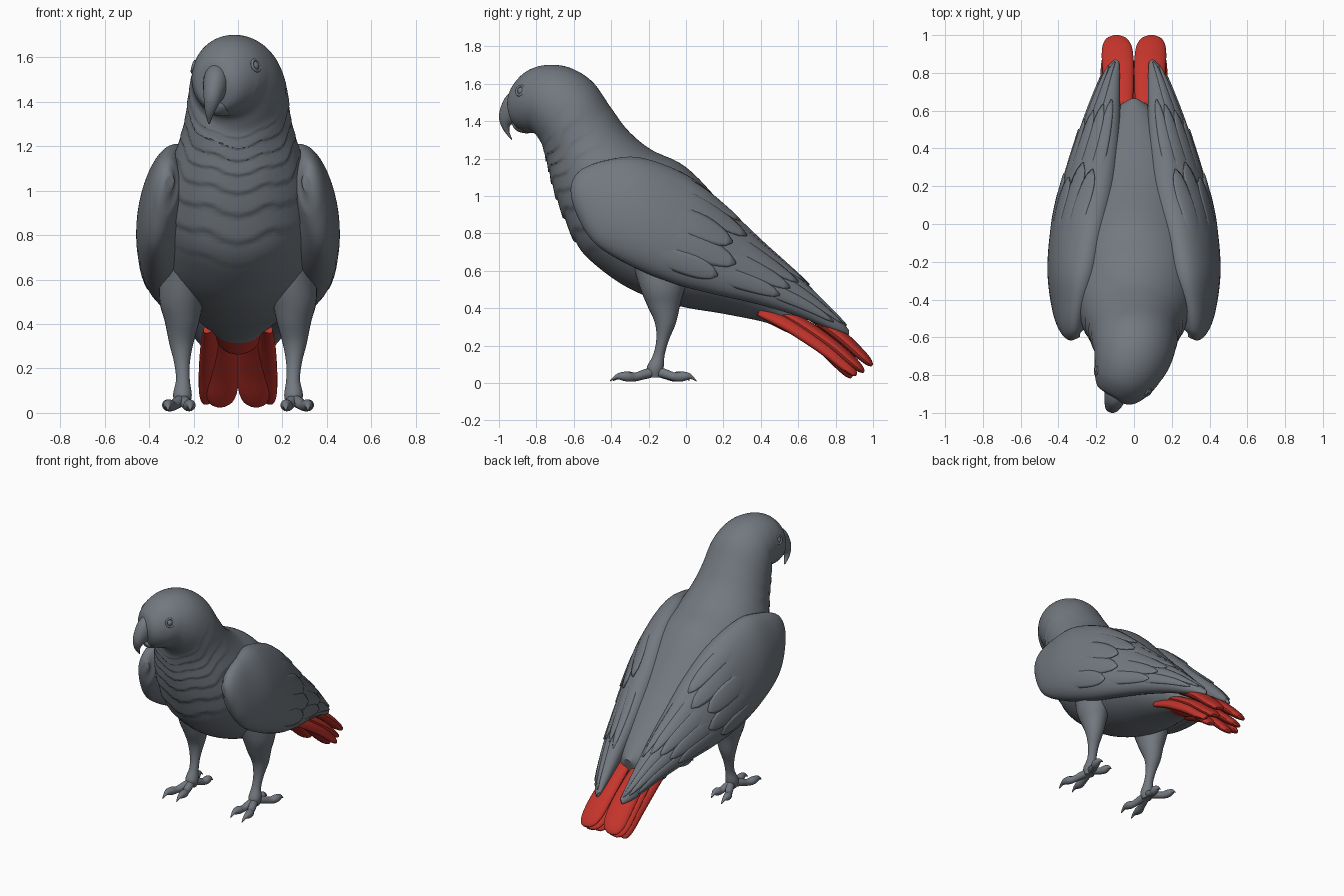
import bpy, bmesh, math
from mathutils import Vector

if "Cube" in bpy.data.objects:
    bpy.data.objects.remove(bpy.data.objects["Cube"])


def material(name, rgb):
    m = bpy.data.materials.new(name)
    m.diffuse_color = (*rgb, 1)
    m.use_nodes = True
    m.node_tree.nodes["Principled BSDF"].inputs["Base Color"].default_value = m.diffuse_color
    return m


GREY = material("slate grey plumage", (0.17, 0.19, 0.215))
RED = material("red tail", (0.56, 0.035, 0.025))


def finish(name, bm, mat, mirror=False, thick=0, angle=35):
    bmesh.ops.recalc_face_normals(bm, faces=bm.faces)
    mesh = bpy.data.meshes.new(name)
    bm.to_mesh(mesh)
    bm.free()
    mesh.materials.append(mat)
    ob = bpy.data.objects.new(name, mesh)
    bpy.context.collection.objects.link(ob)
    if thick:
        mod = ob.modifiers.new("thickness", 'SOLIDIFY')
        mod.thickness, mod.offset = thick, 0
    if mirror:
        ob.modifiers.new("mirror", 'MIRROR')
    bpy.context.view_layer.objects.active = ob
    ob.select_set(True)
    bpy.ops.object.shade_smooth_by_angle(angle=math.radians(angle))
    ob.select_set(False)
    return ob


def spline(pts, t):
    """Catmull-Rom value at station number t"""
    n = len(pts)
    i = min(int(t), n - 2)
    f = t - i
    a, b, c, d = (pts[max(0, min(n - 1, k))] for k in (i - 1, i, i + 1, i + 2))
    return b + (c - a) * (f / 2) + (a * 2 - b * 5 + c * 4 - d) * (f * f / 2) + (b * 3 - a - c * 3 + d) * (f ** 3 / 2)


class Loft:
    """Elliptical sections, each given by a top point, a bottom point and a half width"""

    def __init__(self, stations):
        self.top = [Vector(s[0]) for s in stations]
        self.bot = [Vector(s[1]) for s in stations]
        self.wid = [Vector((s[2], 0, 0)) for s in stations]
        self.end = len(stations) - 1

    def mid(self, t):
        return (spline(self.top, t) + spline(self.bot, t)) / 2

    def point(self, t, phi, scale=1.0):
        a = (spline(self.top, t) - spline(self.bot, t)) / 2
        tangent = self.mid(min(t + 0.05, self.end)) - self.mid(max(t - 0.05, 0))
        w = a.cross(tangent).normalized()
        if w.x < 0:
            w = -w
        w = w * max(spline(self.wid, t).x, 0.002)
        return self.mid(t) + (a * math.cos(phi) + w * math.sin(phi)) * scale

    def build(self, name, mat, sides=24, steps=6, mirror=False, ripple=None):
        bm = bmesh.new()
        rings = []
        for i in range(self.end * steps + 1):
            t = i / steps
            ring = []
            for k in range(sides):
                phi = 2 * math.pi * k / sides
                ring.append(bm.verts.new(self.point(t, phi, ripple(t, phi) if ripple else 1)))
            rings.append(ring)
        for r, q in zip(rings, rings[1:]):
            for k in range(sides):
                j = (k + 1) % sides
                bm.faces.new((r[k], r[j], q[j], q[k]))
        bm.faces.new(rings[0])
        bm.faces.new(rings[-1])
        return finish(name, bm, mat, mirror)


# Head, neck and body in one sweep: x offset, top y z, bottom y z, half width
body_rows = [
    (-.10, -.93, 1.53, -.92, 1.44, .05), (-.09, -.91, 1.60, -.90, 1.37, .11),
    (-.065, -.84, 1.67, -.85, 1.34, .155), (-.035, -.74, 1.70, -.80, 1.33, .185),
    (-.01, -.62, 1.685, -.77, 1.28, .21), (0, -.50, 1.61, -.755, 1.22, .225),
    (0, -.40, 1.47, -.735, 1.14, .24), (0, -.31, 1.35, -.71, 1.04, .27),
    (0, -.19, 1.25, -.66, .90, .31), (0, -.04, 1.18, -.57, .72, .345),
    (0, .06, 1.10, -.42, .58, .36), (0, .18, .97, -.25, .48, .36),
    (0, .30, .84, -.03, .41, .33), (0, .42, .72, .20, .37, .265),
    (0, .52, .62, .42, .325, .18), (0, .61, .53, .59, .265, .11),
    (0, .665, .475, .65, .42, .025)]
body = Loft([((x, ty, tz), (x, by, bz), w) for x, ty, tz, by, bz, w in body_rows])


def chest_ripple(t, phi):
    # overlapping feather rows on the throat and chest
    front = max(0, min(1, 0.45 - math.cos(phi)))
    fade = max(0, min(1, t - 4.2, 9.6 - t))
    return 1 + 0.035 * front * fade * (((t * 1.5 + 0.16 * math.cos(7 * phi)) % 1) - 0.4)


body_ob = body.build("head_and_body", GREY, 64, 12, ripple=chest_ripple)
# red feathers beneath the root of the tail
body_ob.data.materials.append(RED)
for f in body_ob.data.polygons:
    if f.center.y > .45 and f.normal.z < -.7:
        f.material_index = 1

# Hooked upper beak and lower beak
Loft([((-.09, -.86, 1.59), (-.09, -.84, 1.40), .065), ((-.10, -.945, 1.55), (-.10, -.88, 1.40), .058),
      ((-.11, -.985, 1.49), (-.11, -.915, 1.39), .047), ((-.12, -1.0, 1.42), (-.12, -.94, 1.375), .034),
      ((-.128, -.978, 1.355), (-.128, -.944, 1.345), .02),
      ((-.13, -.934, 1.30), (-.13, -.93, 1.305), .004)]).build("upper_beak", GREY)
Loft([((-.07, -.80, 1.42), (-.07, -.80, 1.34), .06), ((-.085, -.87, 1.42), (-.085, -.86, 1.335), .055),
      ((-.095, -.915, 1.40), (-.095, -.905, 1.35), .035),
      ((-.10, -.928, 1.40), (-.10, -.926, 1.385), .01)]).build("lower_beak", GREY)

# Eyes with raised lids
for side, label in ((1, "left"), (-1, "right")):
    phi = side * math.radians(72)
    pos = body.point(2.2, phi)
    out = (pos - body.mid(2.7)).normalized()
    rot = out.to_track_quat('Z', 'Y').to_euler()
    bpy.ops.mesh.primitive_uv_sphere_add(segments=20, ring_count=12, radius=.022, location=pos - out * .014)
    eye = bpy.context.object
    eye.name = label + "_eye"
    bpy.ops.mesh.primitive_torus_add(major_radius=.026, minor_radius=.007, major_segments=24,
                                     minor_segments=8, location=pos - out * .003, rotation=rot)
    lid = bpy.context.object
    lid.name = label + "_eyelid"
    for ob in (eye, lid):
        ob.data.materials.append(GREY)
        bpy.ops.object.select_all(action='DESELECT')
        ob.select_set(True)
        bpy.context.view_layer.objects.active = ob
        bpy.ops.object.shade_smooth()
        ob.select_set(False)

# Folded wings with full shoulders, closing over the back
wing = Loft([((.30, -.605, 1.07), (.31, -.605, 1.0), .02), ((.31, -.56, 1.14), (.34, -.575, .88), .06),
             ((.295, -.43, 1.19), (.375, -.48, .74), .09), ((.255, -.25, 1.205), (.375, -.28, .62), .135),
             ((.20, 0, 1.11), (.365, -.05, .53), .142), ((.145, .20, .945), (.335, .17, .475), .125),
             ((.11, .40, .745), (.28, .40, .425), .10), ((.09, .60, .555), (.215, .62, .36), .07),
             ((.08, .78, .37), (.15, .80, .285), .036), ((.08, .86, .29), (.10, .87, .26), .01)])
wing.build("wings", GREY, 40, 8, mirror=True)


def wing_feather(name, t0, t1, centre, half, lift):
    """Thin round-tipped feather whose root sinks into the outer face of the wing"""
    bm = bmesh.new()
    nu, nv = 14, 6
    rows = []
    for i in range(nu + 1):
        u = i / nu
        width = half * math.sqrt(max(0.01, 1 - max(0, (u - .65) / .35) ** 2))
        row = []
        for j in range(nv + 1):
            v = 2 * j / nv - 1
            phi = math.radians(centre + width * v)
            t = t0 + (t1 - t0) * u
            p = wing.point(t, phi)
            out = (p - wing.point(t, phi, .5)).normalized()
            row.append(bm.verts.new(p + out * (lift * (u - .6) - .004 * v * v)))
        rows.append(row)
    for r, q in zip(rows, rows[1:]):
        for j in range(nv):
            bm.faces.new((r[j], r[j + 1], q[j + 1], q[j]))
    finish(name, bm, GREY, True, .008)


# Covert rows, then long flight feathers
for i in range(5):
    wing_feather(f"covert_{i}", 2.8, 5.3 + .25 * (i % 2) - .12 * i, 40 + 24 * i, 15, .022)
for i in range(5):
    wing_feather(f"secondary_{i}", 4.2, 7.2 - .22 * i, 32 + 26 * i, 16, .018)
for i in range(3):
    wing_feather(f"primary_{i}", 4.8, 8.6 - .4 * i, 75 + 30 * i, 17, .014)

# Red tail feathers: base centre, tip centre, half width, droop of the outer edge
tail = [((.07, .50, .46), (.092, .995, .095), .084, .15),
        ((.065, .44, .41), (.09, .95, .06), .086, .12),
        ((.125, .385, .385), (.125, .91, .05), .060, .6),
        ((.065, .44, .40), (.075, .885, .03), .074, .1)]
for i, (base, tip, hw, droop) in enumerate(tail):
    base, tip = Vector(base), Vector(tip)
    edge = Vector((-math.cos(droop), 0, math.sin(droop)))
    rows = []
    for u, k, w in ((0, .6, .02), (.3, .85, .03), (.65, 1, .032), (.86, .97, .028), (.96, .72, .02), (1, .3, .008)):
        c = base.lerp(tip, u) + Vector((0, 0, .035 * math.sin(math.pi * u)))
        rows.append((c + edge * hw * k, c - edge * hw * k, w))
    Loft(rows).build(f"tail_feather_{i}", RED, 20, 6, mirror=True)

# Legs from feathered thigh to ankle: x, y, z, radius along y, radius along x
leg = [(.24, -.12, .66, .17, .11), (.253, -.125, .52, .125, .103), (.252, -.12, .42, .09, .08),
       (.255, -.11, .32, .056, .056), (.252, -.125, .23, .034, .036), (.248, -.145, .15, .031, .031),
       (.25, -.165, .08, .045, .042), (.25, -.165, .03, .03, .03)]
Loft([((x, y + ry, z), (x, y - ry, z), rx) for x, y, z, ry, rx in leg]).build("legs", GREY, 24, 6, mirror=True)

# Two toes forward and two back, each ending in a curved claw
for name, x, y0, reach in (("front_inner_toe", .215, -.17, -.22), ("front_outer_toe", .315, -.17, -.235),
                           ("back_inner_toe", .215, -.15, .17), ("back_outer_toe", .32, -.15, .205)):
    rows = []
    for u, z, r in ((0, .06, .028), (.25, .045, .026), (.45, .032, .023), (.6, .034, .027),
                    (.74, .036, .022), (.86, .034, .013), (1, .012, .003)):
        c = Vector((.25 + (x - .25) * min(1, u * 1.5), y0 + reach * u, z))
        rows.append((c + Vector((0, 0, r)), c - Vector((0, 0, r)), r))
    Loft(rows).build(name, GREY, 14, 4, mirror=True)
